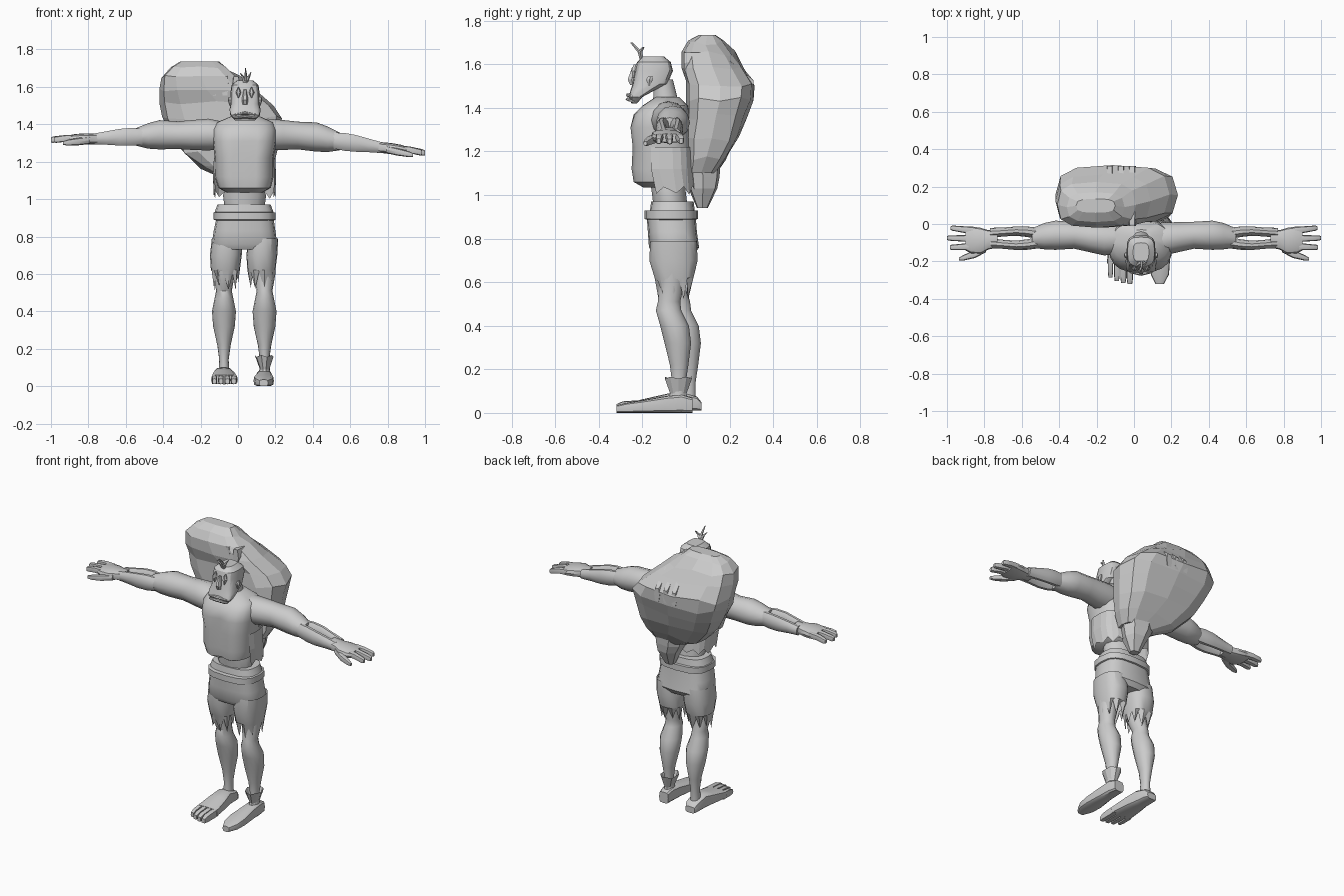
import bpy, bmesh, math, random
random.seed(4)


def loft(name, axis, rings, n=12, p=2.0, hem=0.0, arc=None, caps=(True, True), jitter=0.0, smooth=35):
    """Skin rings (t, a0, a1, b0, b1) along an axis; p sets squareness, hem makes a ragged last ring."""
    bm = bmesh.new()
    rows = []
    for i, (t, a0, a1, b0, b1) in enumerate(rings):
        row = []
        count = n if arc is None else n + 1
        for k in range(count):
            ang = 2 * math.pi * k / n if arc is None else math.radians(arc[0] + (arc[1] - arc[0]) * k / n)
            c, s = math.cos(ang), math.sin(ang)
            a = (a0 + a1) / 2 + (a1 - a0) / 2 * math.copysign(abs(c) ** (2 / p), c)
            b = (b0 + b1) / 2 + (b1 - b0) / 2 * math.copysign(abs(s) ** (2 / p), s)
            h = t
            if hem and i == len(rings) - 1:
                h += hem * (random.uniform(0.7, 1.1) if k % 2 else random.uniform(0, 0.4))
            if jitter and 0 < i < len(rings) - 1:
                h += random.uniform(-jitter, jitter)
            co = {'z': (a, b, h), 'x': (h, a, b), 'y': (a, h, b)}[axis]
            row.append(bm.verts.new(co))
        rows.append(row)
    for r, q in zip(rows, rows[1:]):
        m = len(r)
        for k in range(m if arc is None else m - 1):
            bm.faces.new((r[k], r[(k + 1) % m], q[(k + 1) % m], q[k]))
    if arc is None:
        if caps[0]:
            bm.faces.new(rows[0])
        if caps[1]:
            bm.faces.new(rows[-1])
    bmesh.ops.recalc_face_normals(bm, faces=bm.faces)
    me = bpy.data.meshes.new(name)
    bm.to_mesh(me)
    bm.free()
    ob = bpy.data.objects.new(name, me)
    bpy.context.collection.objects.link(ob)
    if smooth:
        bpy.ops.object.select_all(action='DESELECT')
        ob.select_set(True)
        bpy.context.view_layer.objects.active = ob
        bpy.ops.object.shade_smooth_by_angle(angle=math.radians(smooth))
    return ob


# Chest with a shallow centre groove
torso = loft("torso", 'z', [
    (1.035, -.06, .13, -.20, -.02), (1.06, -.105, .175, -.245, .01), (1.12, -.125, .19, -.255, .025),
    (1.22, -.125, .19, -.25, .03), (1.31, -.135, .205, -.26, .025), (1.37, -.135, .205, -.24, .02),
    (1.41, -.115, .19, -.20, .01), (1.45, -.02, .10, -.14, -.03)], n=20, p=2.6)
for v in torso.data.vertices:
    if abs(v.co.x - .035) < .008 and v.co.y < -.15 and v.co.z < 1.33:
        v.co.y += .025

# Ragged vest hem round the back and sides
loft("vest_hem", 'z', [(1.22, -.13, .20, -.22, .035), (1.12, -.135, .205, -.22, .04),
                       (1.00, -.13, .20, -.19, .045)], n=14, p=2.8, hem=.05, arc=(-25, 205), smooth=0)
loft("waist", 'z', [(1.08, -.06, .13, -.17, .0), (1.02, -.08, .15, -.16, .0), (.94, -.07, .14, -.15, .01)], n=14)

# Belt and shorts
loft("belt", 'z', [(.97, -.11, .175, -.16, .035), (.93, -.125, .19, -.165, .04), (.928, -.13, .20, -.19, .055),
                   (.89, -.13, .20, -.19, .055), (.885, -.115, .19, -.175, .04)], n=16, p=2.8)
loft("hips", 'z', [(.90, -.115, .19, -.18, .045), (.83, -.13, .20, -.175, .05), (.76, -.14, .21, -.17, .06),
                   (.73, -.13, .20, -.15, .04)], n=16, p=3)
for name, x0, x1, dy in (("left_short_leg", -.15, .025, .01), ("right_short_leg", .045, .215, -.005)):
    loft(name, 'z', [(.79, x0 + .01, x1, -.16 + dy, .05), (.70, x0, x1 - .005, -.165 + dy, .055),
                     (.62, x0 + .005, x1 - .015, -.14 + dy, .035), (.51, x0 + .02, x1 - .025, -.12 + dy, .01)],
         n=18, p=2.4, hem=.10, caps=(False, False), smooth=25)

# Legs: thigh, knee, calf, ankle
for name, cx, dy in (("left_leg", -.075, .045), ("right_leg", .142, 0)):
    prof = [(.75, .065, -.13, .01), (.60, .058, -.125, -.005), (.51, .042, -.13, -.025), (.47, .05, -.14, -.02),
            (.40, .064, -.12, .015), (.32, .058, -.10, .025), (.22, .036, -.075, .012),
            (.14, .025, -.065, .0), (.06, .03, -.07, .0)]
    loft(name, 'z', [(z, cx - r, cx + r, a + dy * (z < .6), b + dy * (z < .6)) for z, r, a, b in prof], n=14)

# Bare foot with four toes
loft("bare_foot", 'y', [(.07, -.11, -.045, .01, .05), (.05, -.12, -.035, .01, .075), (-.03, -.125, -.03, .01, .10),
                        (-.10, -.135, -.015, .01, .085), (-.21, -.145, 0, .01, .06)], n=12, p=4)
for i in range(4):
    c, tip = -.126 + .0345 * i, (-.285, -.305, -.315, -.32)[i]
    w = .014 + .001 * i
    loft("toe_%d" % (i + 1), 'y', [(-.19, c - w, c + w, .01, .06), (tip + .03, c - w, c + w, .01, .053),
                                  (tip, c - w * .75, c + w * .75, .012, .04)], n=8, p=5)

# Shoe and flared cuff
loft("shoe", 'y', [(.03, .105, .17, 0, .07), (-.02, .10, .18, 0, .085), (-.09, .097, .183, 0, .078),
                   (-.2, .083, .192, 0, .058), (-.27, .09, .187, 0, .047), (-.32, .115, .16, 0, .035)], n=12, p=4)
loft("shoe_cuff", 'z', [(.05, .11, .17, -.085, .01), (.09, .117, .167, -.075, .005), (.155, .09, .19, -.10, .03)],
     n=10, caps=(True, False), hem=.012, smooth=0)

# Arms and hands; the right arm drops slightly
for side, s in (("left", -1), ("right", 1)):
    def drop(x):
        return -.10 * max(0, x - .3) if s > 0 else 0

    def limb(name, pts, n=12, p=2.0):
        loft(side + "_" + name, 'x', [(s * x, y - ry, y + ry, z + drop(x) - rz, z + drop(x) + rz)
                                      for x, y, ry, z, rz in pts], n=n, p=p)
    limb("upper_arm", [(.06, -.08, .08, 1.34, .07), (.16, -.08, .088, 1.345, .085), (.24, -.07, .08, 1.343, .08),
                       (.32, -.06, .072, 1.342, .074), (.42, -.06, .078, 1.344, .078), (.48, -.065, .07, 1.338, .068),
                       (.545, -.075, .052, 1.333, .047)])
    for name, y, bend in (("outer_forearm", -.10, -.014), ("inner_forearm", -.05, .012)):
        limb(name, [(.51, y, .03, 1.334, .045), (.57, y + bend * .7, .028, 1.333, .05),
                    (.63, y + bend, .025, 1.331, .047), (.70, y + bend * .6, .024, 1.327, .038),
                    (.77, y + .2 * bend, .027, 1.322, .03)], n=10)
    limb("palm", [(.73, -.08, .045, 1.323, .031), (.78, -.085, .052, 1.322, .029), (.82, -.09, .07, 1.322, .03),
                  (.87, -.085, .072, 1.322, .026), (.90, -.08, .062, 1.322, .02)], n=12, p=2.8)
    for i, (y0, y1, tip) in enumerate(((-.035, -.022, .98), (-.078, -.075, 1.0), (-.12, -.125, .985))):
        limb("finger_%d" % (i + 1), [(.86, y0, .02, 1.324, .02), (.92, (y0 + y1) / 2, .017, 1.325, .018),
                                     (tip - .01, y1, .014, 1.318, .017), (tip, y1, .009, 1.316, .012)], n=8, p=3)
    limb("thumb", [(.79, -.125, .025, 1.315, .02), (.85, -.16, .022, 1.308, .02), (.91, -.18, .015, 1.302, .016),
                   (.935, -.187, .008, 1.30, .01)], n=8, p=2.6)

# Neck and head
loft("neck", 'z', [(1.39, -.03, .10, -.16, -.02), (1.45, -.015, .09, -.15, -.04), (1.53, -.01, .085, -.15, -.06)])
loft("head", 'z', [(1.42, -.015, .09, -.25, -.225), (1.45, -.042, .118, -.262, -.20), (1.48, -.045, .12, -.255, -.145),
                   (1.51, -.04, .115, -.245, -.085), (1.57, -.04, .115, -.235, -.06), (1.61, -.035, .11, -.225, -.07),
                   (1.635, -.005, .08, -.20, -.10)], n=16, p=3.4, smooth=30)
loft("nose", 'z', [(1.585, .03, .045, -.25, -.22), (1.53, .02, .055, -.27, -.23), (1.505, .025, .05, -.258, -.23)],
     n=6, smooth=0)
for z0, name in ((1.437, "lower_lip"), (1.456, "upper_lip")):
    loft(name, 'x', [(-.025, -.262, -.235, z0 - .01, z0), (.0375, -.277, -.24, z0 - .006, z0 + .012),
                     (.10, -.262, -.235, z0 - .01, z0)], n=8)
for s, name in ((-1, "left"), (1, "right")):
    cx = .0375 + s * .035
    loft(name + "_eye", 'z', [(1.54, cx - .002, cx + .002, -.247, -.23), (1.57, cx - .015, cx + .015, -.252, -.22),
                              (1.60, cx - .002, cx + .002, -.242, -.22)], n=6, smooth=0)
    ex = .0375 + s * .08
    loft(name + "_ear", 'z', [(1.50, ex - .004, ex + .004, -.175, -.165), (1.53, ex - .012, ex + .012, -.185, -.15),
                              (1.545, ex - .008, ex + .008, -.175, -.15)], n=6, smooth=0)

# Hair tuft
for i, (dx, dy, top) in enumerate(((-.03, -.02, 1.675), (0, -.045, 1.70), (.03, .01, 1.68))):
    loft("hair_%d" % (i + 1), 'z', [(1.61, .03, .05, -.21, -.19), (1.655, .032 + dx / 2, .05 + dx / 2, -.222, -.20),
                                   (top, .038 + dx, .042 + dx, -.212 + dy, -.20 + dy)], n=5, smooth=0)

# Lumpy sack slung on the back, tapering to the lower back
loft("sack", 'z', [
    (1.10, -.06, .15, .0, .14), (1.17, -.20, .19, .0, .19), (1.26, -.31, .21, -.01, .245),
    (1.36, -.36, .225, .0, .28), (1.44, -.405, .235, .0, .31), (1.51, -.42, .19, .0, .315),
    (1.59, -.42, .09, -.02, .265), (1.65, -.41, .01, -.02, .225), (1.70, -.36, -.05, .01, .17),
    (1.735, -.31, -.10, .06, .135)], n=12, p=3, jitter=.014, smooth=0)
loft("sack_tail", 'z', [(1.14, -.06, .15, -.01, .16), (1.08, -.04, .14, .0, .155), (1.03, -.01, .13, .01, .145),
                        (.94, .03, .09, .05, .10)], n=7, p=2.6, smooth=0)
# Raised folds running over the sack top
for i, x in enumerate((-.13, -.07, -.01)):
    loft("sack_fold_%d" % (i + 1), 'y', [(-.01, x - .02, x + .02, 1.55, 1.66), (.09, x - .025, x + .025, 1.6, 1.715 - .03 * i),
                                        (.20, x - .025, x + .025, 1.55, 1.66 - .02 * i),
                                        (.31, x - .02, x + .02, 1.44, 1.53)], n=6, p=3, smooth=0)
